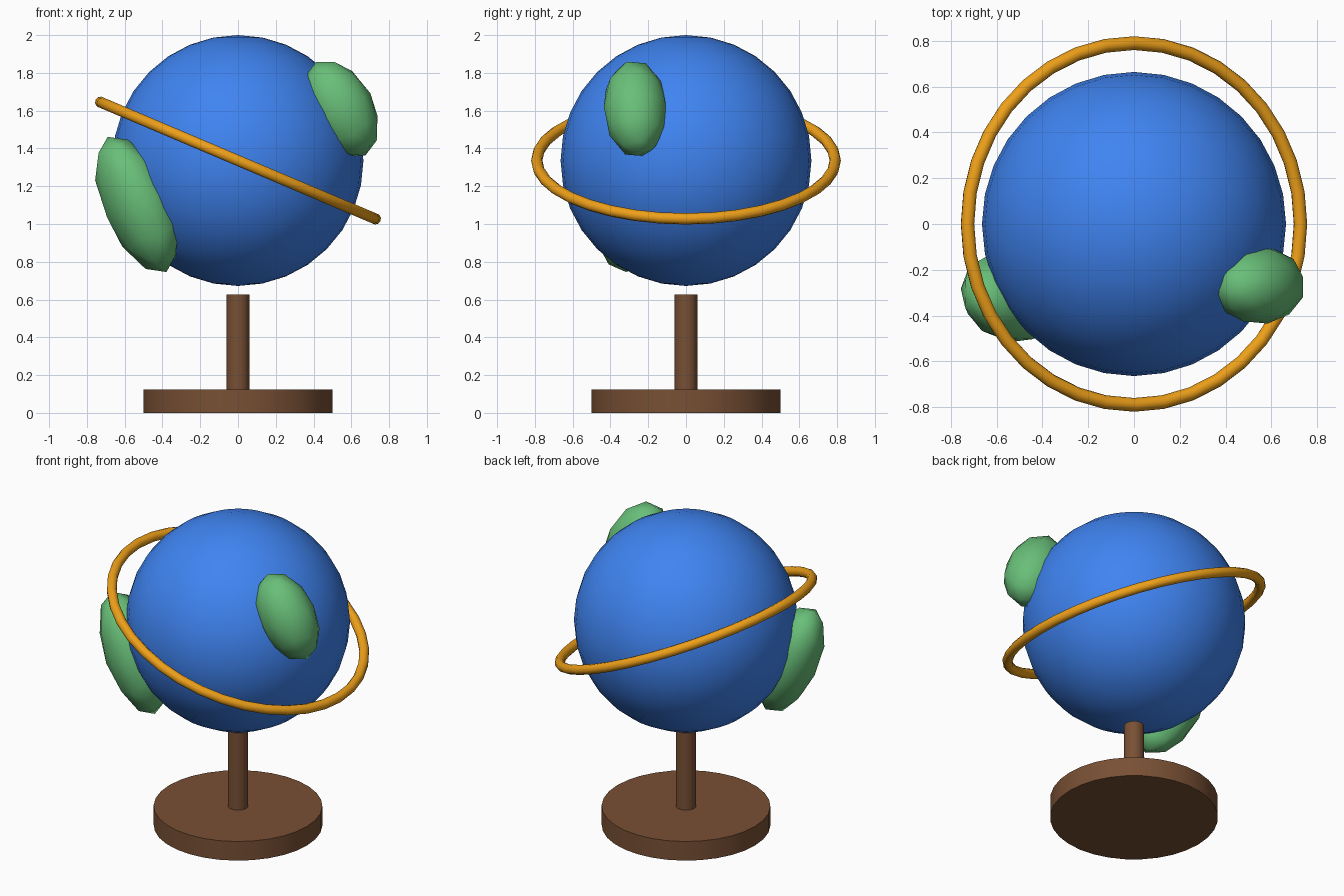
import bpy
from math import radians
from mathutils import Matrix, Vector

if "Cube" in bpy.data.objects:
    bpy.data.objects.remove(bpy.data.objects["Cube"])

CENTRE = Vector((0, 0, 1.336))
R = 0.664


def material(name, rgb):
    m = bpy.data.materials.new(name)
    m.diffuse_color = (*rgb, 1)
    m.use_nodes = True
    m.node_tree.nodes["Principled BSDF"].inputs["Base Color"].default_value = m.diffuse_color
    return m


BLUE = material("ocean_blue", (0.05, 0.23, 0.88))
GREEN = material("land_green", (0.14, 0.52, 0.19))
GOLD = material("ring_gold", (0.85, 0.35, 0.01))
BROWN = material("wood_brown", (0.19, 0.08, 0.035))


def finish(name, mat):
    ob = bpy.context.object
    ob.name = name
    ob.data.materials.append(mat)
    bpy.ops.object.shade_smooth_by_angle(angle=radians(50))
    return ob


def disc(name, radius, z0, z1):
    bpy.ops.mesh.primitive_cylinder_add(vertices=32, radius=radius, depth=z1 - z0,
                                        location=(0, 0, (z0 + z1) / 2))
    return finish(name, BROWN)


def land(name, outward, long_axis, size):
    """Flattened low-poly ellipsoid lying on the globe surface."""
    r = Vector(outward).normalized()
    v = Vector(long_axis)
    v = (v - v.dot(r) * r).normalized()
    t = v.cross(r)
    bpy.ops.mesh.primitive_ico_sphere_add(subdivisions=2, radius=1)
    ob = finish(name, GREEN)
    a, b, c = size
    m = Matrix((r * a, t * b, v * c)).transposed().to_4x4()
    m.translation = CENTRE + r * R
    ob.data.transform(m)


# Stand
disc("base", 0.5, 0, 0.125)
disc("stem", 0.06, 0.125, 0.628)

# Globe
bpy.ops.mesh.primitive_uv_sphere_add(segments=32, ring_count=16, radius=R, location=CENTRE)
finish("globe", BLUE)

# Tilted ring around the globe
bpy.ops.mesh.primitive_torus_add(major_segments=36, minor_segments=10,
                                 major_radius=0.79, minor_radius=0.03,
                                 location=CENTRE, rotation=(0, radians(23), 0))
finish("ring", GOLD)

# Raised land masses: radial, short and long half sizes
land("land_right", (0.815, -0.40, 0.41), (-0.49, -0.036, 0.87), (0.18, 0.17, 0.28))
land("land_left", (-0.805, -0.48, -0.35), (-0.417, -0.013, 0.909), (0.17, 0.21, 0.39))
